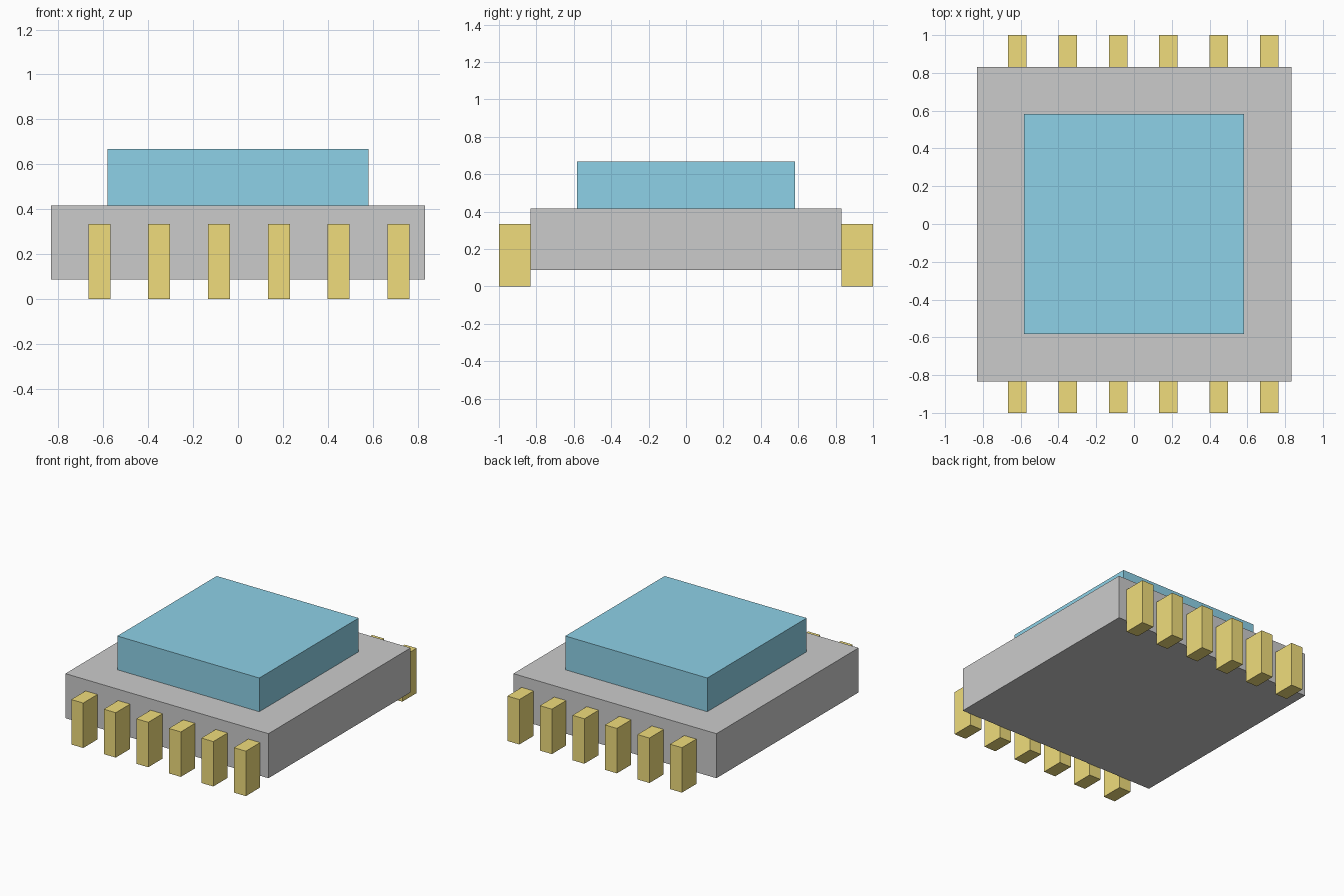
import bpy

if "Cube" in bpy.data.objects:
    bpy.data.objects.remove(bpy.data.objects["Cube"])


def material(name, rgb):
    mat = bpy.data.materials.new(name)
    mat.diffuse_color = (*rgb, 1.0)
    mat.use_nodes = True
    mat.node_tree.nodes["Principled BSDF"].inputs["Base Color"].default_value = mat.diffuse_color
    return mat


def box(name, x, y, z, mat=None):
    """Box spanning the (min, max) pairs x, y and z."""
    spans = (x, y, z)
    bpy.ops.mesh.primitive_cube_add(size=1, location=[(a + b) / 2 for a, b in spans])
    obj = bpy.context.object
    obj.name = name
    obj.scale = [b - a for a, b in spans]
    bpy.ops.object.transform_apply(location=False, rotation=False, scale=True)
    if mat:
        obj.data.materials.append(mat)
    return obj


blue = material("blue", (0.27, 0.64, 0.80))
gold = material("gold", (0.87, 0.72, 0.20))

# Grey package body, raised above the ground, with the blue die on top
BODY, DIE = 0.8325, 0.582
box("package_body", (-BODY, BODY), (-BODY, BODY), (0.087, 0.417))
box("die_cap", (-DIE, DIE), (-DIE, DIE), (0.417, 0.667), blue)

# Six legs along the front and back, the row sitting slightly to the right
PITCH, WIDTH, START = 0.2667, 0.098, -0.667
for i in range(6):
    x = START + i * PITCH
    box(f"front_pin_{i + 1}", (x, x + WIDTH), (-1.0, -BODY), (0, 0.333), gold)
    box(f"back_pin_{i + 1}", (x, x + WIDTH), (BODY, 1.0), (0, 0.333), gold)
